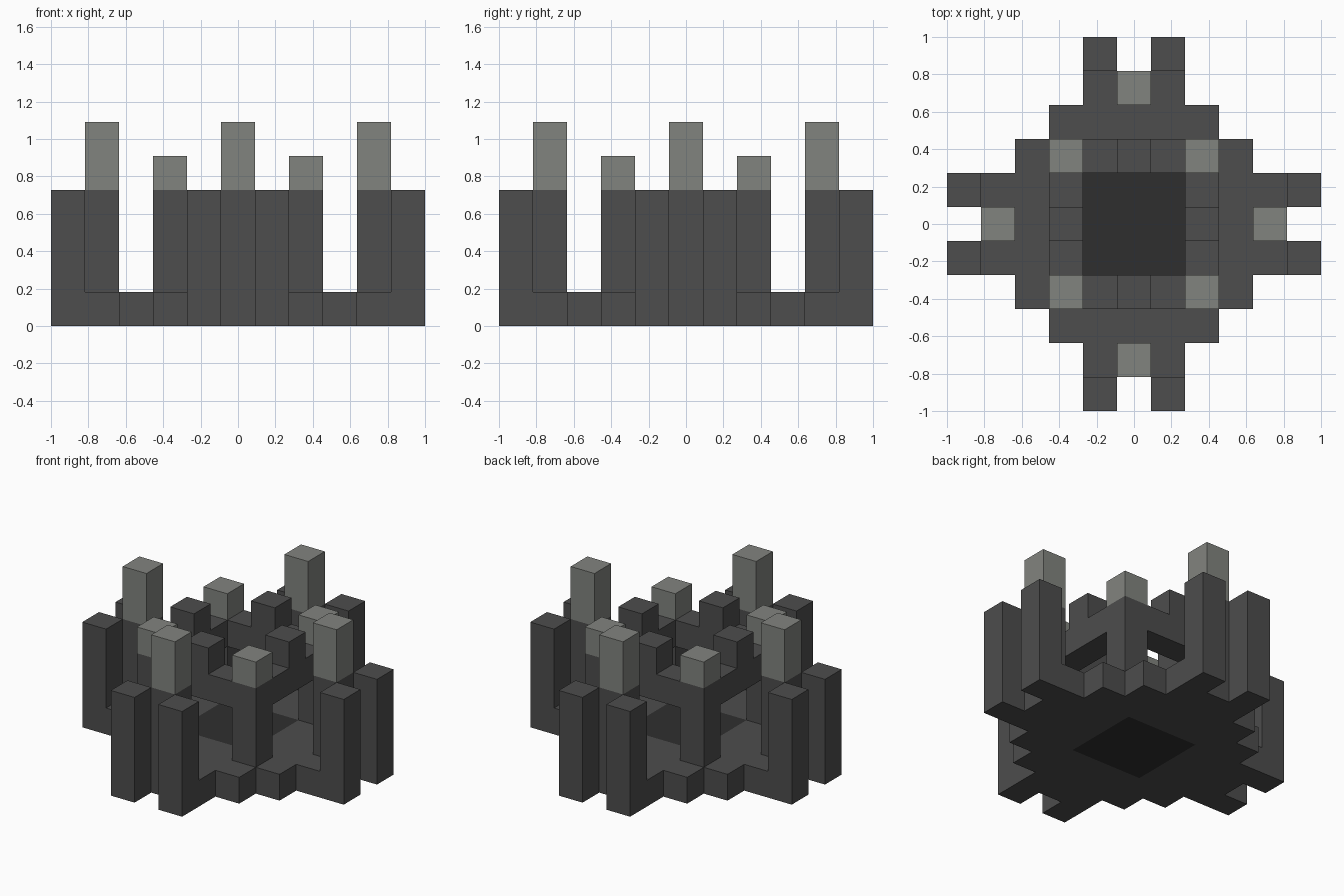
import bpy
import bmesh
from math import pi
from mathutils import Matrix, Vector

cube = bpy.data.objects.get("Cube")
if cube:
    bpy.data.objects.remove(cube, do_unlink=True)

U = 2 / 11  # one block of the eleven-block grid


def material(name, color):
    m = bpy.data.materials.new(name)
    m.use_nodes = True
    m.diffuse_color = (*color, 1)
    m.node_tree.nodes["Principled BSDF"].inputs["Base Color"].default_value = (*color, 1)
    return m


dark = material("dark grey stone", (0.074, 0.074, 0.074))
light = material("pale grey stone", (0.222, 0.230, 0.212))
black = material("charcoal stone", (0.028, 0.028, 0.028))


def finish(name, bm, mat):
    bmesh.ops.recalc_face_normals(bm, faces=bm.faces)
    mesh = bpy.data.meshes.new(name)
    bm.to_mesh(mesh)
    bm.free()
    mesh.materials.append(mat)
    bpy.context.collection.objects.link(bpy.data.objects.new(name, mesh))


def block(name, mat, x, y, z0, z1, width=1, depth=1, turn=0):
    """Box centred on grid cell (x, y), turned in quarter steps about the middle."""
    bm = bmesh.new()
    bmesh.ops.create_cube(bm, size=1)
    place = Matrix.Translation(Vector((x, y, (z0 + z1) / 2)) * U)
    size = Matrix.Diagonal((width * U, depth * U, (z1 - z0) * U, 1))
    bm.transform(Matrix.Rotation(turn * pi / 2, 4, "Z") @ place @ size)
    finish(name, bm, mat)


# Stepped base plate, with a square opening for the core
half_width = {0: 4, 1: 5, 2: 3, 3: 2, 4: 1, 5: 1}
bm = bmesh.new()
for y in range(-5, 6):
    reach = half_width[abs(y)]
    for x in range(-reach, reach + 1):
        in_core = abs(x) < 2 and abs(y) < 2
        notch = x == 0 and abs(y) == 5
        if in_core or notch:
            continue
        corners = ((-.5, -.5), (.5, -.5), (.5, .5), (-.5, .5))
        bm.faces.new([bm.verts.new(((x + a) * U, (y + b) * U, 0)) for a, b in corners])
bmesh.ops.remove_doubles(bm, verts=bm.verts, dist=0.001)
top = bmesh.ops.extrude_face_region(bm, geom=bm.faces[:], use_keep_orig=True)
bmesh.ops.translate(bm, vec=(0, 0, U),
                    verts=[v for v in top["geom"] if isinstance(v, bmesh.types.BMVert)])
finish("base_plate", bm, dark)

# Core floor
block("core_floor", black, 0, 0, 0, 1, width=3, depth=3)

# Four identical sides
for k, side in enumerate(("front", "left", "back", "right")):
    # Pair of outer posts
    for x in (-1, 1):
        block(f"{side}_outer_post", dark, x, -5, 1, 4, turn=k)
    # Tall tower with pale top
    block(f"{side}_tower", dark, 0, -4, 1, 4, turn=k)
    block(f"{side}_tower_top", light, 0, -4, 4, 6, turn=k)
    # Inner corner pillar with pale cap
    block(f"{side}_corner_pillar", dark, 2, -2, 1, 4, turn=k)
    block(f"{side}_corner_cap", light, 2, -2, 4, 5, turn=k)
    # Beam between pillars with a merlon in the middle
    block(f"{side}_beam", dark, 0, -2, 3, 4, width=3, turn=k)
    block(f"{side}_merlon", dark, 0, -2, 4, 5, turn=k)
